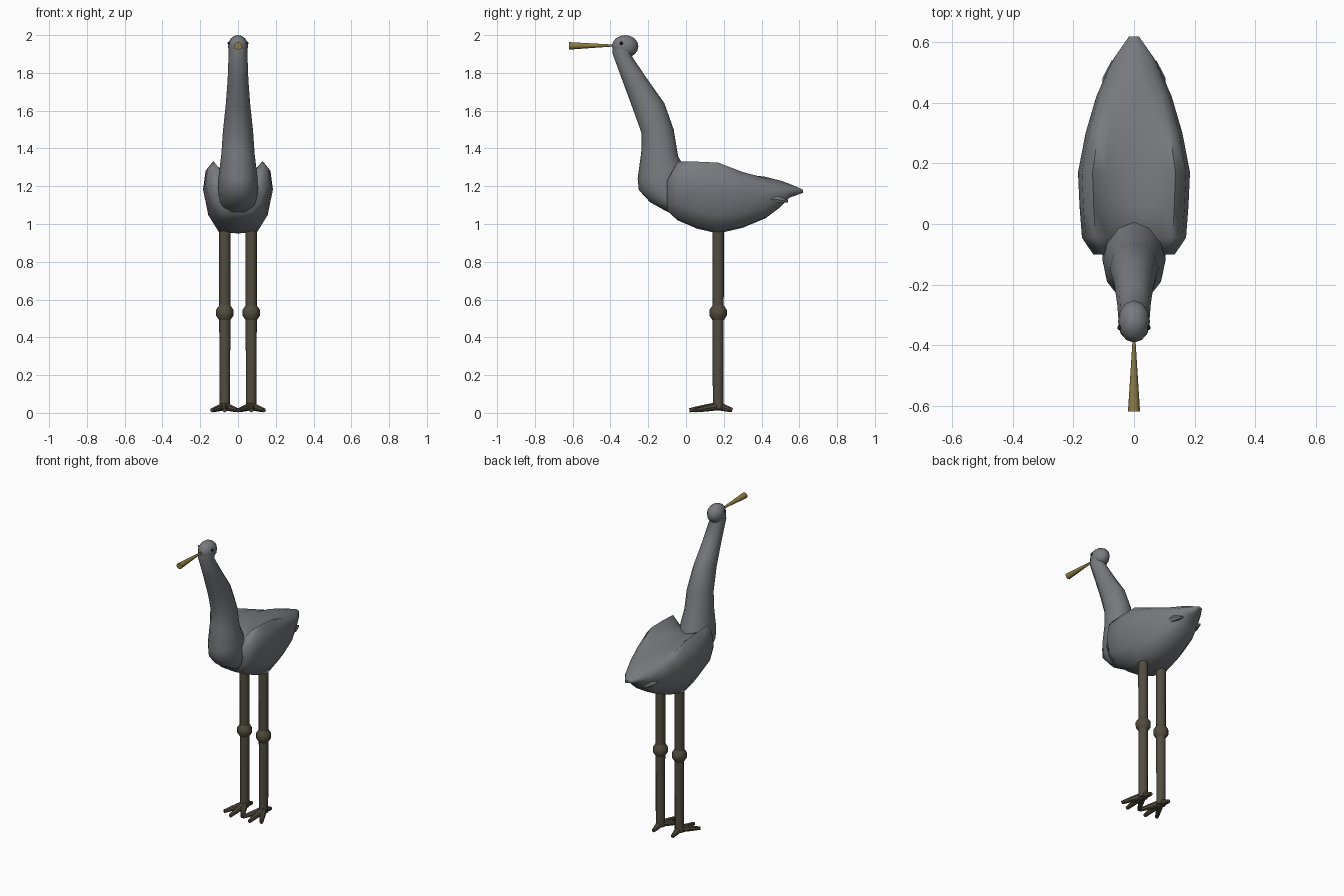
import bpy, bmesh, math
from mathutils import Vector

if "Cube" in bpy.data.objects:
    bpy.data.objects.remove(bpy.data.objects["Cube"])


def material(name, rgb):
    m = bpy.data.materials.new(name)
    m.diffuse_color = (*rgb, 1)
    m.use_nodes = True
    m.node_tree.nodes["Principled BSDF"].inputs["Base Color"].default_value = m.diffuse_color
    return m


GREY = material("grey feathers", (0.19, 0.195, 0.21))
LEG = material("dark olive skin", (0.085, 0.073, 0.05))
BEAK = material("ochre beak", (0.27, 0.20, 0.06))
BLACK = material("black eye", (0.01, 0.01, 0.01))


def finish(name, bm, mat, angle=60):
    bmesh.ops.recalc_face_normals(bm, faces=bm.faces[:])
    me = bpy.data.meshes.new(name)
    bm.to_mesh(me)
    bm.free()
    me.materials.append(mat)
    ob = bpy.data.objects.new(name, me)
    bpy.context.collection.objects.link(ob)
    bpy.ops.object.select_all(action='DESELECT')
    ob.select_set(True)
    bpy.context.view_layer.objects.active = ob
    bpy.ops.object.shade_smooth_by_angle(angle=math.radians(angle))
    return ob


def loft(name, rings, mat, angle=60):
    """Skin a list of equal-length closed rings and cap both ends."""
    bm = bmesh.new()
    vs = [[bm.verts.new(p) for p in r] for r in rings]
    n = len(vs[0])
    for a, b in zip(vs, vs[1:]):
        for i in range(n):
            j = (i + 1) % n
            bm.faces.new((a[i], a[j], b[j], b[i]))
    bm.faces.new(vs[0])
    bm.faces.new(vs[-1][::-1])
    return finish(name, bm, mat, angle)


def tube(name, points, radii, mat, sides=10):
    """Round tube through points, all rings square to the overall direction."""
    pts = [Vector(p) for p in points]
    q = (pts[-1] - pts[0]).to_track_quat('Z', 'Y')
    rings = []
    for p, r in zip(pts, radii):
        rings.append([p + q @ Vector((r * math.cos(t), r * math.sin(t), 0))
                      for t in (2 * math.pi * i / sides for i in range(sides))])
    return loft(name, rings, mat, 40)


def ball(name, centre, size, mat, u=12, v=8):
    bm = bmesh.new()
    bmesh.ops.create_uvsphere(bm, u_segments=u, v_segments=v, radius=1)
    for p in bm.verts:
        p.co = Vector(centre) + Vector(a * b for a, b in zip(p.co, size))
    return finish(name, bm, mat)


# Body with folded wings: (y, half width, belly z, wing crest z, back z)
stations = [(-.10, .135, 1.07, 1.23, 1.20), (-.045, .172, 1.02, 1.33, 1.25),
            (.06, .18, .975, 1.33, 1.265), (.17, .185, .95, 1.325, 1.27),
            (.30, .16, .98, 1.275, 1.26), (.42, .125, 1.03, 1.23, 1.25),
            (.50, .09, 1.09, 1.205, 1.23), (.55, .065, 1.14, 1.195, 1.212),
            (.62, .016, 1.165, 1.175, 1.182)]
rings = []
for y, w, zb, zt, zc in stations:
    h = zt - zb
    half = [(.55 * w, zb + .02 * h), (.85 * w, zb + .26 * h), (w, zb + .62 * h),
            (.93 * w, zb + .88 * h), (.74 * w, zt), (.5 * w, (zt + 2 * zc) / 3)]
    ring = [(0, zb)] + half + [(0, zc)] + [(-x, z) for x, z in reversed(half)]
    rings.append([(x, y, z) for x, z in ring])
loft("body_and_wings", rings, GREY)

# Neck and breast: (front y, front z, back y, back z, half width)
sections = [(-.385, 1.955, -.27, 1.93, .048), (-.39, 1.905, -.285, 1.885, .05),
            (-.337, 1.76, -.20, 1.76, .055), (-.285, 1.62, -.115, 1.64, .065),
            (-.235, 1.48, -.065, 1.50, .08), (-.237, 1.38, -.042, 1.36, .088),
            (-.256, 1.24, 0, 1.28, .102), (-.25, 1.18, .02, 1.2, .105),
            (-.19, 1.115, .04, 1.12, .10), (-.10, 1.065, .06, 1.04, .08)]
rings = []
for fy, fz, by, bz, w in sections:
    mid, arm = Vector((0, (fy + by) / 2, (fz + bz) / 2)), Vector((0, (fy - by) / 2, (fz - bz) / 2))
    rings.append([mid + arm * math.cos(t) + Vector((w * math.sin(t), 0, 0))
                  for t in (math.pi * i / 6 for i in range(12))])
loft("neck_and_breast", rings, GREY)

# Head and beak
ball("head", (0, -.322, 1.94), (.053, .07, .06), GREY)
tube("beak", [(0, -.37, 1.945), (0, -.62, 1.943)], [.004, .02], BEAK, 12)

for s, side in ((1, "right"), (-1, "left")):
    ball(f"eye_{side}", (s * .048, -.342, 1.957), (.007, .009, .009), BLACK, 8, 6)
    # Wing tip feathers under the tail
    tube(f"wing_tip_{side}", [(s * .09, .40, 1.13), (s * .082, .48, 1.13), (s * .068, .54, 1.12)],
         [.02, .022, .006], GREY, 6)
    # Leg with knee
    x = s * .07
    tube(f"leg_{side}", [(x, .17, .02), (x, .17, .98)], [.028, .031], LEG, 12)
    tube(f"knee_{side}", [(x, .17, z) for z in (.49, .515, .545, .57)],
         [.029, .046, .046, .029], LEG, 12)
    # Three front toes and one hind toe
    toes = [(-.068, .05), (0, .018), (.068, .05), (0, .245)]
    for i, (dx, ty) in enumerate(toes):
        tip = Vector((x + dx, ty, .014))
        root = Vector((x, .17, .036))
        tube(f"toe_{side}_{i + 1}", [root, root.lerp(tip, .55), tip], [.022, .017, .011], LEG, 8)
